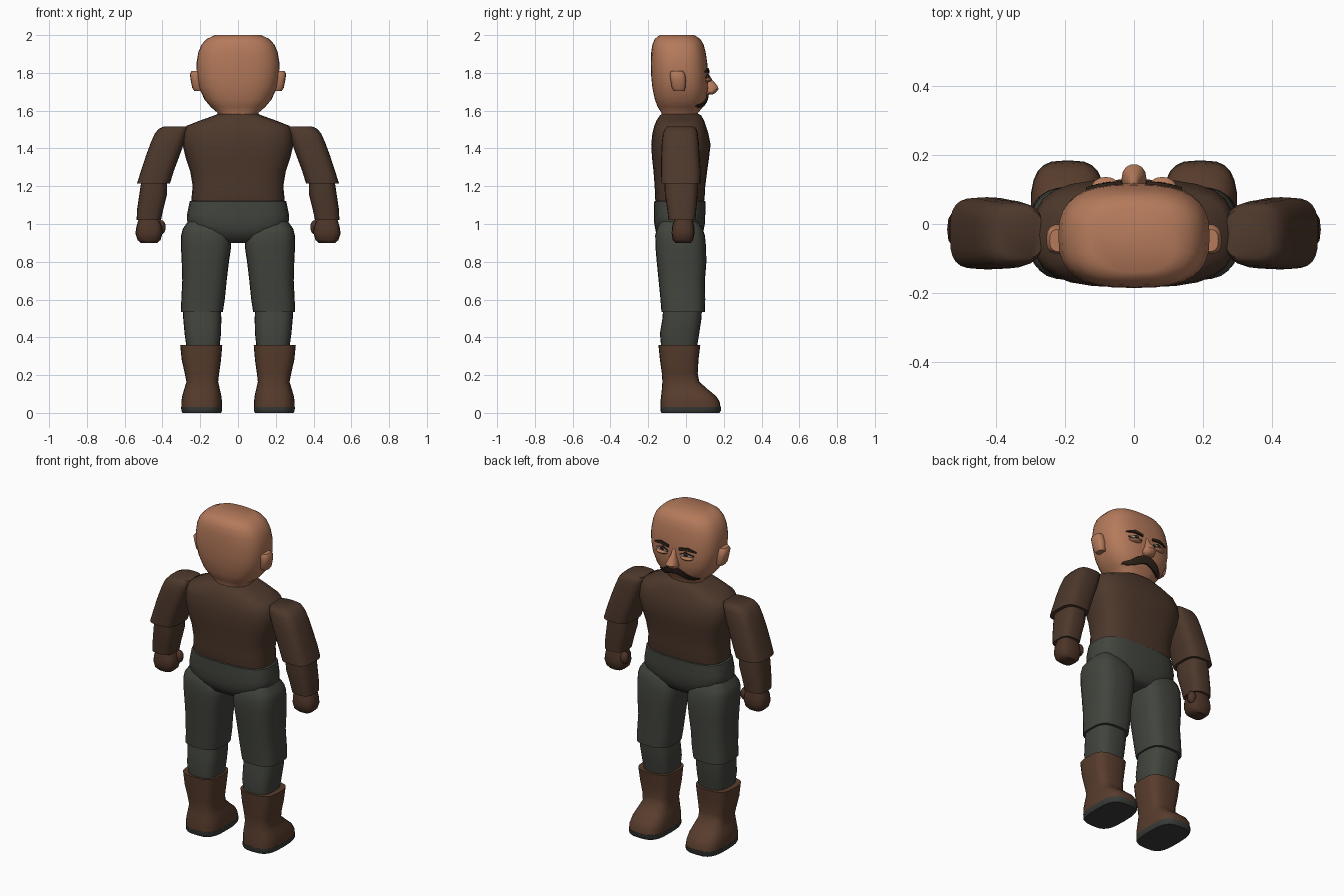
import bpy
import bmesh
from math import cos, sin, pi, radians
from mathutils import Vector
from mathutils.bvhtree import BVHTree

default_cube = bpy.data.objects.get("Cube")
if default_cube:
    bpy.data.objects.remove(default_cube, do_unlink=True)


def material(name, *rgb):
    mat = bpy.data.materials.new(name)
    mat.use_nodes = True
    colour = (*rgb, 1)
    mat.diffuse_color = colour
    mat.node_tree.nodes["Principled BSDF"].inputs["Base Color"].default_value = colour
    return mat


skin = material("skin", .46, .195, .105)
shirt = material("brown shirt", .075, .04, .025)
glove = material("brown glove", .075, .035, .021)
trousers = material("grey trousers", .054, .058, .047)
leather = material("boot leather", .098, .046, .026)
rubber = material("dark sole", .038, .043, .038)
hair = material("dark hair", .03, .017, .011)
eye_white = material("eye white", .42, .37, .32)
iris = material("dark iris", .03, .02, .015)


def finish(name, bm, mat, angle=42):
    """Turn a bmesh into a smooth object with sharp edges kept."""
    bmesh.ops.recalc_face_normals(bm, faces=bm.faces)
    mesh = bpy.data.meshes.new(name)
    bm.to_mesh(mesh)
    bm.free()
    mesh.materials.append(mat)
    obj = bpy.data.objects.new(name, mesh)
    bpy.context.collection.objects.link(obj)
    bpy.ops.object.select_all(action='DESELECT')
    obj.select_set(True)
    bpy.context.view_layer.objects.active = obj
    bpy.ops.object.shade_smooth_by_angle(angle=radians(angle))
    return obj


def loft(name, mat, rings, side=1, power=2.8, sides=24):
    """Skin rounded-box rings, each given as z, x from, x to, y from, y to."""
    bm = bmesh.new()
    loops = []
    for z, x0, x1, y0, y1 in rings:
        loop = []
        for i in range(sides):
            c, s = cos(2 * pi * i / sides), sin(2 * pi * i / sides)
            px = abs(c) ** (2 / power) * (1 if c > 0 else -1)
            py = abs(s) ** (2 / power) * (1 if s > 0 else -1)
            x = (x0 + x1 + (x1 - x0) * px) / 2
            y = (y0 + y1 + (y1 - y0) * py) / 2
            loop.append(bm.verts.new((side * x, y, z)))
        loops.append(loop)
    for a, b in zip(loops, loops[1:]):
        for i in range(sides):
            j = (i + 1) % sides
            bm.faces.new((a[i], a[j], b[j], b[i]))
    bm.faces.new(loops[0])
    bm.faces.new(loops[-1])
    return finish(name, bm, mat)


def centred(*rings):
    """Rings symmetric about the middle: z, half width, y from, y to."""
    return [(z, -w, w, y0, y1) for z, w, y0, y1 in rings]


def ellipsoid(name, mat, centre, radii):
    bm = bmesh.new()
    bmesh.ops.create_uvsphere(bm, u_segments=14, v_segments=8, radius=1)
    bmesh.ops.scale(bm, vec=radii, verts=bm.verts)
    bmesh.ops.translate(bm, vec=centre, verts=bm.verts)
    return finish(name, bm, mat)


# Head
head = loft("head", skin, centred(
    (1.56, .10, -.13, .06), (1.59, .11, -.13, .065), (1.62, .145, -.15, .09),
    (1.66, .178, -.165, .108), (1.72, .205, -.178, .117), (1.78, .217, -.184, .118),
    (1.85, .22, -.186, .113), (1.91, .21, -.184, .104), (1.95, .193, -.178, .093),
    (1.98, .165, -.165, .075), (2, .122, -.14, .045)), power=2.7, sides=32)
surface = BVHTree.FromPolygons([v.co for v in head.data.vertices],
                               [p.vertices[:] for p in head.data.polygons])


def face_plate(name, mat, columns, side=1, lift=.006, steps=3):
    """Thin plate wrapped on the face; columns are x, z low, z high."""
    fine = []
    for a, b in zip(columns, columns[1:]):
        fine += [Vector(a).lerp(Vector(b), i / steps) for i in range(steps)]
    fine.append(Vector(columns[-1]))
    bm = bmesh.new()
    grid = []
    for x, low, high in fine:
        row = []
        for i in range(steps + 1):
            z = low + (high - low) * i / steps
            hit = surface.ray_cast(Vector((side * x, 1, z)), Vector((0, -1, 0)))[0]
            row.append(bm.verts.new((side * x, hit.y + lift, z)))
        grid.append(row)
    for a, b in zip(grid, grid[1:]):
        for i in range(steps):
            bm.faces.new((a[i], a[i + 1], b[i + 1], b[i]))
    # Wall the border back to the skin
    border = [e for e in bm.edges if e.is_boundary]
    rim = bmesh.ops.extrude_edge_only(bm, edges=border)["geom"]
    for v in rim:
        if isinstance(v, bmesh.types.BMVert):
            v.co.y -= lift + .002
    return finish(name, bm, mat)


# Nose
loft("nose", skin, centred(
    (1.685, .022, .09, .14), (1.695, .034, .09, .158), (1.715, .036, .09, .174),
    (1.735, .026, .09, .165), (1.765, .016, .09, .138), (1.8, .012, .09, .119)),
    power=2.2, sides=14)

# Torso and hips
loft("torso", shirt, centred(
    (1.08, .235, -.15, .085), (1.13, .247, -.163, .098), (1.2, .24, -.166, .102),
    (1.28, .253, -.172, .112), (1.35, .277, -.18, .122), (1.42, .293, -.184, .13),
    (1.48, .292, -.178, .118), (1.52, .272, -.168, .105), (1.55, .195, -.155, .095),
    (1.575, .125, -.138, .08), (1.585, .1, -.125, .06)), power=3)
loft("hips", trousers, centred(
    (.9, .11, -.1, .05), (.92, .15, -.135, .075), (.96, .225, -.16, .092),
    (1, .268, -.168, .1), (1.05, .27, -.17, .102), (1.12, .256, -.168, .102),
    (1.125, .24, -.155, .09)), power=3)

# Paired parts; the figure looks along +y, so its own left is -x
for word, s in (("left", -1), ("right", 1)):
    # Ear, eye, brow and half moustache
    loft(f"{word}_ear", skin, [
        (1.705, .19, .232, -.065, -.008), (1.72, .19, .242, -.075, -.003),
        (1.76, .19, .25, -.082, 0), (1.795, .19, .255, -.086, -.005),
        (1.81, .19, .245, -.08, -.015)], s, sides=14)
    ellipsoid(f"{word}_lower_eyelid", skin, (s * .082, .105, 1.762), (.042, .032, .013))
    face_plate(f"{word}_eye_outline", hair,
               [(.04, 1.774, 1.78), (.075, 1.764, 1.798), (.125, 1.774, 1.782)], s, .003)
    face_plate(f"{word}_eye", eye_white,
               [(.047, 1.775, 1.779), (.078, 1.768, 1.79), (.118, 1.775, 1.78)], s, .006)
    face_plate(f"{word}_iris", iris,
               [(.068, 1.774, 1.785), (.08, 1.768, 1.79), (.092, 1.774, 1.786)], s, .008)
    face_plate(f"{word}_brow", hair,
               [(.035, 1.8, 1.815), (.09, 1.808, 1.826), (.14, 1.802, 1.808)], s, .009)
    face_plate(f"{word}_moustache", hair,
               [(0, 1.645, 1.686), (.03, 1.638, 1.684), (.07, 1.622, 1.665),
                (.105, 1.615, 1.64), (.13, 1.622, 1.632)], s, .009)

    # Sleeve, forearm and gloved fist
    loft(f"{word}_upper_arm", shirt, [
        (1.215, .36, .535, -.13, .076), (1.28, .34, .514, -.132, .078),
        (1.36, .31, .488, -.131, .072), (1.43, .285, .462, -.128, .068),
        (1.48, .27, .44, -.122, .062), (1.505, .265, .418, -.112, .055),
        (1.515, .265, .395, -.1, .042)], s, 3.2)
    loft(f"{word}_forearm", shirt, [
        (1.02, .408, .537, -.092, .05), (1.08, .395, .534, -.1, .055),
        (1.16, .375, .522, -.112, .062), (1.24, .375, .51, -.115, .062)], s, 3)
    loft(f"{word}_fist", glove, [
        (.9, .428, .515, -.055, .025), (.915, .41, .532, -.07, .038),
        (.95, .4, .543, -.076, .045), (.985, .402, .538, -.074, .044),
        (1.03, .42, .525, -.06, .035)], s, 3, 16)
    ellipsoid(f"{word}_thumb", glove, (s * .408, .012, .983), (.026, .026, .038))

    # Trouser leg
    loft(f"{word}_thigh", trousers, [
        (.535, .08, .303, -.13, .1), (.6, .07, .3, -.135, .102),
        (.7, .06, .295, -.145, .1), (.8, .048, .298, -.155, .108),
        (.88, .036, .302, -.162, .106), (.94, .04, .301, -.163, .1),
        (.975, .07, .292, -.155, .088), (1.02, .11, .26, -.13, .06)], s, 3)
    loft(f"{word}_shin", trousers, [
        (.33, .1, .27, -.13, .055), (.42, .09, .283, -.138, .07),
        (.5, .088, .29, -.125, .082), (.56, .092, .29, -.12, .085)], s, 3)

    # Boot and sole
    loft(f"{word}_boot", leather, [
        (.03, .085, .3, -.135, .183), (.06, .085, .3, -.135, .178),
        (.09, .088, .295, -.132, .158), (.125, .096, .285, -.128, .115),
        (.165, .105, .273, -.125, .07), (.21, .1, .282, -.128, .062),
        (.28, .09, .298, -.138, .066), (.36, .083, .306, -.146, .076)], s, 3.2)
    loft(f"{word}_sole", rubber, [
        (0, .09, .294, -.13, .176), (.01, .084, .3, -.136, .184),
        (.032, .084, .301, -.136, .185)], s, 3.2)
